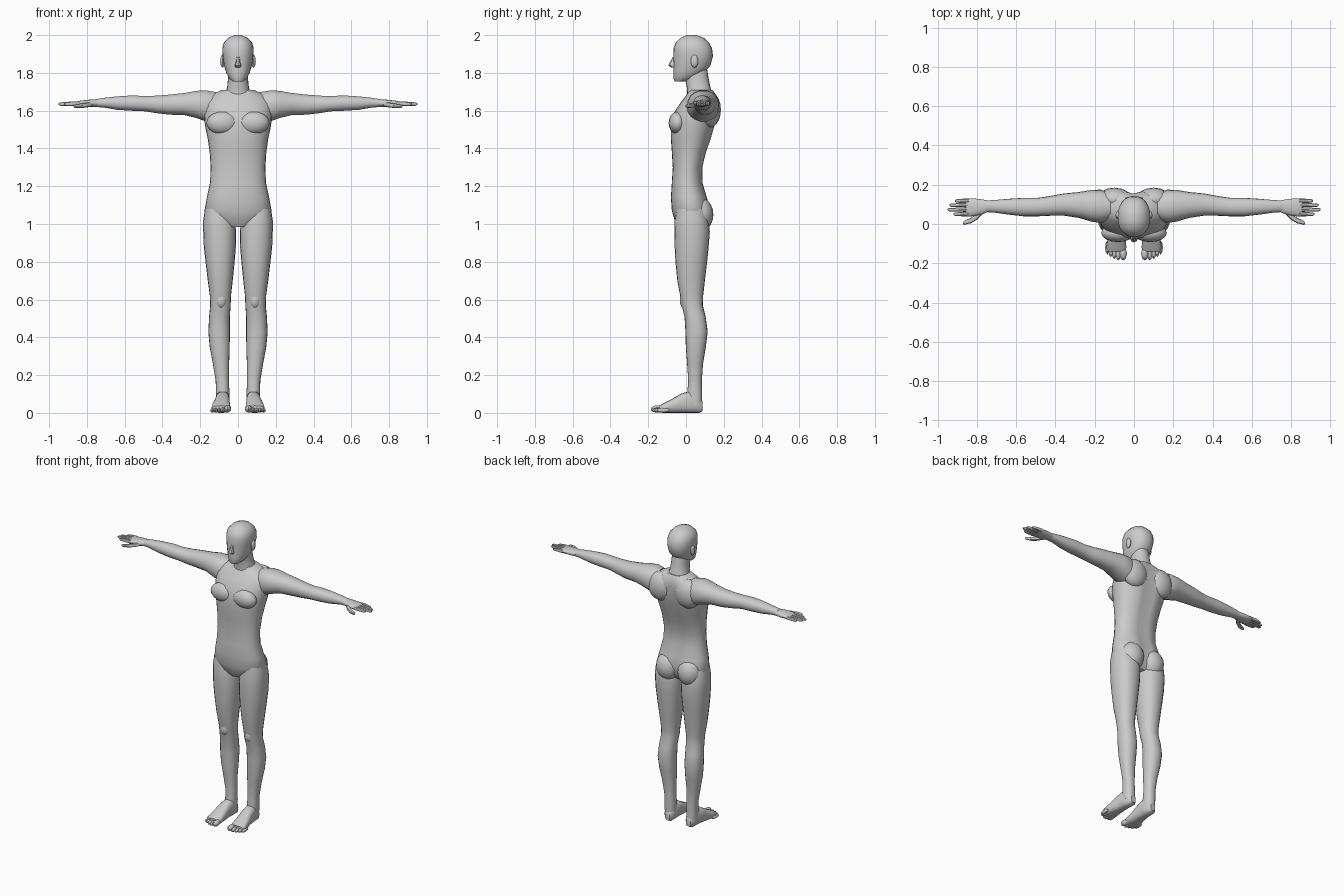
import bpy, bmesh
from math import cos, sin, pi, exp, copysign


def finish(bm, name):
    bmesh.ops.recalc_face_normals(bm, faces=bm.faces)
    me = bpy.data.meshes.new(name)
    bm.to_mesh(me)
    bm.free()
    ob = bpy.data.objects.new(name, me)
    bpy.context.collection.objects.link(ob)
    bpy.ops.object.select_all(action='DESELECT')
    ob.select_set(True)
    bpy.context.view_layer.objects.active = ob
    bpy.ops.object.shade_smooth_by_angle(angle=0.7)
    return ob


def loft(name, rings, axis, sides=20, power=0.9, side=1):
    """Skin rings of (station, centre u, centre v, radius u, radius v[, back groove])."""
    bm = bmesh.new()
    loops = []
    for t, cu, cv, ru, rv, *g in rings:
        loop = []
        for i in range(sides):
            a = 2 * pi * i / sides
            du = ru * copysign(abs(cos(a)) ** power, cos(a))
            dv = rv * copysign(abs(sin(a)) ** power, sin(a))
            if g and dv > 0:
                dv -= g[0] * exp(-(du / 0.03) ** 2)
            u, v = cu + du, cv + dv
            p = {'x': (t, u, v), 'y': (u, t, v), 'z': (u, v, t)}[axis]
            loop.append(bm.verts.new((p[0] * side, p[1], p[2])))
        loops.append(loop)
    for a, b in zip(loops, loops[1:]):
        for i in range(sides):
            j = (i + 1) % sides
            bm.faces.new((a[i], a[j], b[j], b[i]))
    bm.faces.new(loops[0])
    bm.faces.new(loops[-1])
    return finish(bm, name)


def blob(name, centre, radii, seg=16):
    bm = bmesh.new()
    bmesh.ops.create_uvsphere(bm, u_segments=seg, v_segments=seg // 2 + 2, radius=1)
    bmesh.ops.scale(bm, vec=radii, verts=bm.verts)
    bmesh.ops.translate(bm, vec=centre, verts=bm.verts)
    return finish(bm, name)


def section(z, rx, front, back, groove=0):
    return (z, 0, (front + back) / 2, rx, (back - front) / 2, groove)


# Torso, with a groove along the spine
loft("torso", [section(*s) for s in (
    (0.985, 0.06, -0.04, 0.08), (1.02, 0.15, -0.06, 0.12, 0.02),
    (1.07, 0.178, -0.075, 0.13, 0.025), (1.14, 0.165, -0.08, 0.115, 0.015),
    (1.22, 0.148, -0.075, 0.09, 0.01), (1.30, 0.145, -0.07, 0.09, 0.01),
    (1.38, 0.15, -0.075, 0.11, 0.012), (1.45, 0.16, -0.08, 0.135, 0.015),
    (1.52, 0.175, -0.08, 0.155, 0.018), (1.58, 0.18, -0.07, 0.17, 0.02),
    (1.64, 0.18, -0.03, 0.172, 0.02), (1.68, 0.15, 0.0, 0.165, 0.01),
    (1.71, 0.085, 0.02, 0.14))], 'z', 28)

# Neck and head
loft("neck", [section(*s) for s in (
    (1.68, 0.075, 0.005, 0.145), (1.72, 0.058, 0.005, 0.13),
    (1.77, 0.053, -0.005, 0.12), (1.83, 0.05, -0.01, 0.11))], 'z')
loft("head", [section(*s) for s in (
    (1.755, 0.028, -0.06, 0.0), (1.77, 0.046, -0.066, 0.05),
    (1.80, 0.062, -0.067, 0.095), (1.84, 0.074, -0.066, 0.13),
    (1.89, 0.082, -0.067, 0.143), (1.93, 0.083, -0.066, 0.138),
    (1.96, 0.075, -0.055, 0.122), (1.985, 0.052, -0.03, 0.095),
    (2.0, 0.02, 0.005, 0.055))], 'z', 24)
loft("nose", [section(*s) for s in (
    (1.828, 0.012, -0.075, -0.05), (1.838, 0.018, -0.094, -0.05),
    (1.85, 0.013, -0.088, -0.05), (1.885, 0.008, -0.07, -0.05))], 'z', 8)

for s, lab in ((1, "left"), (-1, "right")):
    # Body masses
    blob(lab + "_ear", (s * 0.082, 0.045, 1.862), (0.012, 0.02, 0.034), 12)
    blob(lab + "_chest_muscle", (s * 0.082, -0.045, 1.535), (0.085, 0.047, 0.06))
    blob(lab + "_shoulder_blade", (s * 0.1, 0.125, 1.605), (0.09, 0.06, 0.095))
    blob(lab + "_buttock", (s * 0.08, 0.075, 1.05), (0.078, 0.07, 0.09))

    # Arm from the shoulder to the wrist
    loft(lab + "_arm", (
        (0.12, 0.09, 1.615, 0.07, 0.085), (0.17, 0.09, 1.625, 0.085, 0.083),
        (0.22, 0.093, 1.633, 0.08, 0.073), (0.28, 0.097, 1.635, 0.066, 0.06),
        (0.36, 0.099, 1.632, 0.056, 0.054), (0.43, 0.092, 1.633, 0.05, 0.047),
        (0.49, 0.086, 1.637, 0.047, 0.041), (0.56, 0.086, 1.64, 0.047, 0.041),
        (0.64, 0.088, 1.64, 0.04, 0.036), (0.71, 0.09, 1.642, 0.032, 0.026),
        (0.76, 0.09, 1.64, 0.029, 0.02)), 'x', 18, side=s)

    # Hand, fingers and thumb
    loft(lab + "_palm", (
        (0.745, 0.09, 1.64, 0.03, 0.02), (0.79, 0.086, 1.639, 0.042, 0.019),
        (0.835, 0.084, 1.638, 0.046, 0.015), (0.855, 0.084, 1.637, 0.042, 0.011)),
        'x', 16, side=s)
    for k, (y, tip) in enumerate(((0.05, 0.92), (0.073, 0.95), (0.096, 0.94), (0.118, 0.912))):
        loft(f"{lab}_finger_{k + 1}", (
            (0.84, y, 1.638, 0.011, 0.012), (0.88, y, 1.637, 0.0105, 0.0115),
            (tip - 0.01, y, 1.635, 0.009, 0.009), (tip, y, 1.635, 0.004, 0.004)),
            'x', 8, side=s)
    loft(lab + "_thumb", (
        (0.77, 0.07, 1.635, 0.018, 0.013), (0.80, 0.038, 1.63, 0.016, 0.013),
        (0.83, 0.018, 1.626, 0.014, 0.012), (0.865, 0.006, 1.624, 0.01, 0.009),
        (0.872, 0.004, 1.624, 0.004, 0.004)), 'x', 8, side=s)

    # Leg from the hip to the ankle
    loft(lab + "_leg", (
        (1.08, 0.105, 0.025, 0.07, 0.075), (1.02, 0.1, 0.03, 0.084, 0.09),
        (0.96, 0.097, 0.032, 0.087, 0.094), (0.88, 0.096, 0.03, 0.085, 0.09),
        (0.80, 0.095, 0.028, 0.077, 0.084), (0.70, 0.094, 0.027, 0.066, 0.073),
        (0.62, 0.093, 0.03, 0.056, 0.061), (0.57, 0.093, 0.033, 0.054, 0.056),
        (0.51, 0.098, 0.048, 0.055, 0.056), (0.43, 0.1, 0.056, 0.057, 0.059),
        (0.35, 0.097, 0.052, 0.053, 0.053), (0.26, 0.09, 0.048, 0.043, 0.042),
        (0.17, 0.083, 0.048, 0.035, 0.036), (0.10, 0.081, 0.046, 0.036, 0.04),
        (0.04, 0.081, 0.045, 0.034, 0.04)), 'z', 20, side=s)
    blob(lab + "_kneecap", (s * 0.09, -0.008, 0.595), (0.03, 0.025, 0.042), 12)

    # Foot and toes
    loft(lab + "_foot", (
        (0.088, 0.078, 0.035, 0.018, 0.025), (0.07, 0.079, 0.042, 0.032, 0.042),
        (0.02, 0.081, 0.058, 0.037, 0.058), (-0.03, 0.084, 0.05, 0.04, 0.05),
        (-0.08, 0.088, 0.035, 0.047, 0.035), (-0.12, 0.09, 0.025, 0.051, 0.025),
        (-0.14, 0.09, 0.02, 0.047, 0.018)), 'y', 16, 0.75, side=s)
    for k, (x, y, r) in enumerate(((0.055, -0.15, 0.019), (0.08, -0.15, 0.013),
                                   (0.1, -0.143, 0.012), (0.118, -0.133, 0.012),
                                   (0.135, -0.12, 0.012))):
        blob(f"{lab}_toe_{k + 1}", (s * x, y, r + 0.002), (r, 0.036, r), 8)
